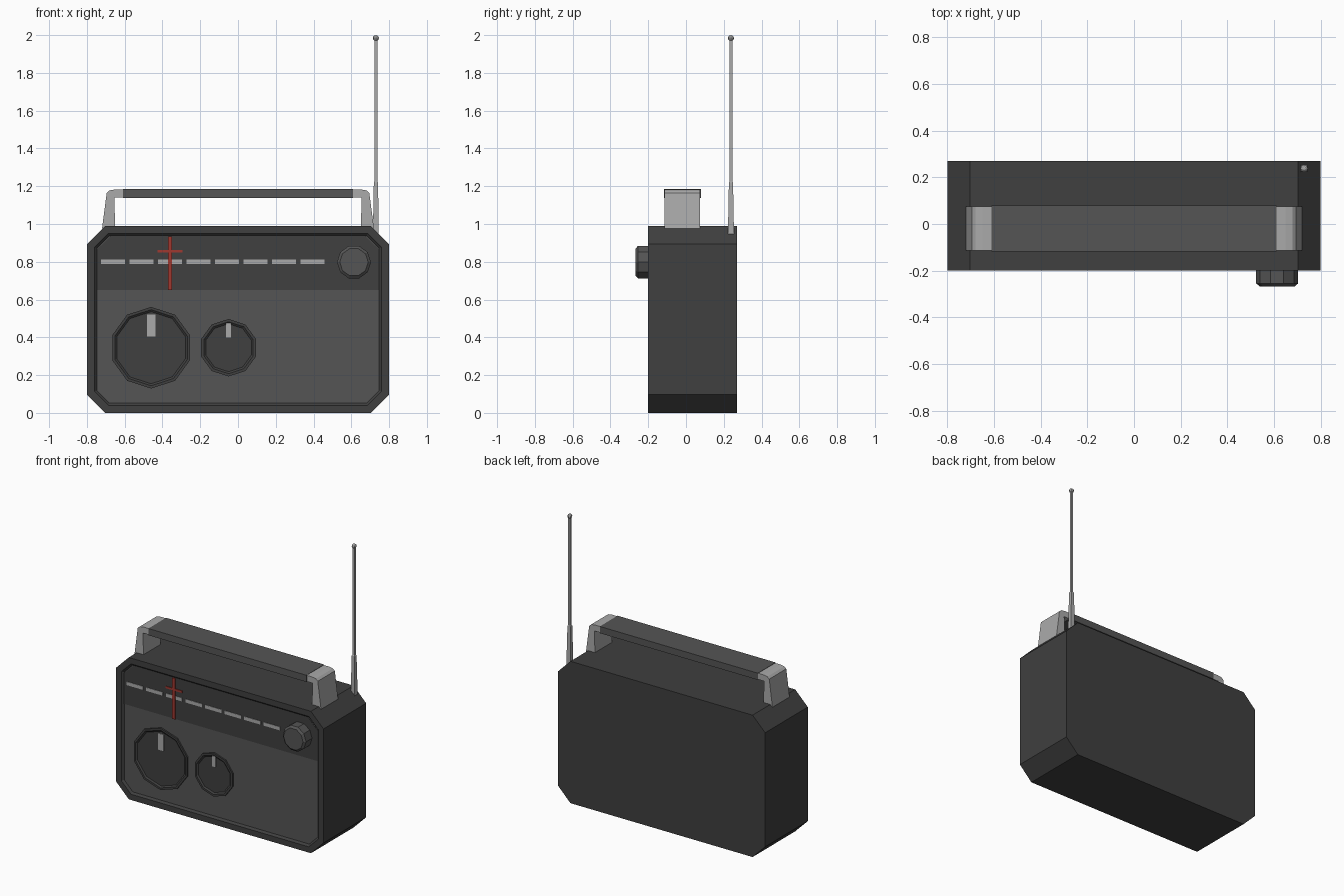
import bpy, bmesh, math

if "Cube" in bpy.data.objects:
    bpy.data.objects.remove(bpy.data.objects["Cube"])


def material(name, r, g, b):
    m = bpy.data.materials.new(name)
    m.diffuse_color = (r, g, b, 1)
    m.use_nodes = True
    m.node_tree.nodes["Principled BSDF"].inputs["Base Color"].default_value = m.diffuse_color
    return m


red = material("needle_red", 0.35, 0.04, 0.03)
dark = material("dark_grey", 0.05, 0.05, 0.05)
mid = material("mid_grey", 0.09, 0.09, 0.09)
pale = material("pale_grey", 0.4, 0.4, 0.4)


def finish(name, bm, mat):
    bmesh.ops.recalc_face_normals(bm, faces=bm.faces)
    me = bpy.data.meshes.new(name)
    bm.to_mesh(me)
    bm.free()
    ob = bpy.data.objects.new(name, me)
    bpy.context.collection.objects.link(ob)
    me.materials.append(mat)
    return ob


def prism(name, pts, y0, y1, mat, insets=()):
    """Extrude an x-z outline from y0 (front) to y1; optionally inset the front."""
    bm = bmesh.new()
    front = bm.faces.new([bm.verts.new((x, y0, z)) for x, z in pts])
    back = [bm.verts.new((x, y1, z)) for x, z in pts]
    bm.faces.new(back[::-1])
    fv = list(front.verts)
    for i in range(len(pts)):
        j = (i + 1) % len(pts)
        bm.faces.new((fv[j], fv[i], back[i], back[j]))
    bmesh.ops.recalc_face_normals(bm, faces=bm.faces)
    for thick, depth in insets:
        bmesh.ops.inset_region(bm, faces=[front], thickness=thick, depth=depth,
                               use_even_offset=True)
    return finish(name, bm, mat)


def box(name, x0, x1, y0, y1, z0, z1, mat):
    return prism(name, [(x0, z0), (x1, z0), (x1, z1), (x0, z1)], y0, y1, mat)


def octagon(x, z0, z1, c):
    return [(-x + c, z0), (x - c, z0), (x, z0 + c), (x, z1 - c),
            (x - c, z1), (-x + c, z1), (-x, z1 - c), (-x, z0 + c)]


def ngon(cx, cz, r, n, start):
    return [(cx + r * math.cos(start + math.tau * i / n),
             cz + r * math.sin(start + math.tau * i / n)) for i in range(n)]


FACE = -0.187  # level of the recessed front panel

# Chamfered case with shallow recessed front, panel in lighter grey
case = prism("case", octagon(0.8, 0, 0.99, 0.097), -0.2, 0.27, dark,
             insets=[(0.04, 0), (0.013, -0.2 * -1 + FACE * 1 - 0.026)])
case.data.materials.append(mid)
for p in case.data.polygons:
    if p.normal.y < -0.9 and p.center.y > -0.199 and p.area > 0.5:
        p.material_index = 1

# Tuning band across the top of the panel
prism("tuning_band", [(-0.746, 0.65), (0.746, 0.65), (0.746, 0.866),
                      (0.664, 0.946), (-0.664, 0.946), (-0.746, 0.866)],
      FACE - 0.002, FACE + 0.01, dark)

# Scale dashes
for i in range(8):
    x = -0.725 + 0.151 * i
    box(f"scale_dash_{i + 1}", x, x + 0.127, FACE - 0.005, FACE + 0.005, 0.788, 0.812, pale)

# Red needle and its crossbar
box("needle", -0.37, -0.35, -0.197, FACE, 0.65, 0.935, red)
box("needle_crossbar", -0.425, -0.295, -0.194, FACE, 0.848, 0.862, red)

# Two dials with pointer marks
for name, cx, r, w, z0, z1 in (("large_dial", -0.46, 0.216, 0.022, 0.405, 0.52),
                               ("small_dial", -0.05, 0.152, 0.013, 0.4, 0.475)):
    prism(name, ngon(cx, 0.345, r, 10, math.pi / 2), FACE - 0.011, FACE + 0.015, dark,
          insets=[(0.014, 0), (0.01, -0.008)])
    box(name + "_pointer", cx - w, cx + w, FACE - 0.009, FACE, z0, z1, pale)

# Protruding tuning knob with bevelled front
prism("tuning_knob", ngon(0.614, 0.798, 0.09, 10, 0), -0.255, FACE, mid,
      insets=[(0.014, 0.012)])

# Handle: mirrored end brackets and a grip
bracket = [(0.72, 0.975), (0.695, 1.165), (0.68, 1.178), (0.65, 1.183),
           (0.605, 1.183), (0.605, 1.14), (0.655, 1.14), (0.65, 0.975)]
for side, s in (("right", 1), ("left", -1)):
    prism(f"handle_bracket_{side}", [(s * x, z) for x, z in bracket], -0.113, 0.075, pale)
box("handle_grip", -0.61, 0.61, -0.117, 0.079, 1.138, 1.185, mid)

# Square telescopic aerial: stacked rings
bm = bmesh.new()
prev = None
for z, h in ((0.94, 0.015), (1.0, 0.015), (1.22, 0.011), (1.225, 0.008), (1.98, 0.008)):
    ring = [bm.verts.new((0.73 + h * a, 0.238 + h * b, z))
            for a, b in ((-1, -1), (1, -1), (1, 1), (-1, 1))]
    if prev:
        for i in range(4):
            j = (i + 1) % 4
            bm.faces.new((prev[i], prev[j], ring[j], ring[i]))
    else:
        bm.faces.new(ring[::-1])
    prev = ring
bm.faces.new(prev)
finish("aerial", bm, pale)

# Aerial tip
bm = bmesh.new()
bmesh.ops.create_uvsphere(bm, u_segments=8, v_segments=6, radius=0.016)
bmesh.ops.translate(bm, verts=bm.verts, vec=(0.73, 0.238, 1.984))
finish("aerial_tip", bm, pale)
